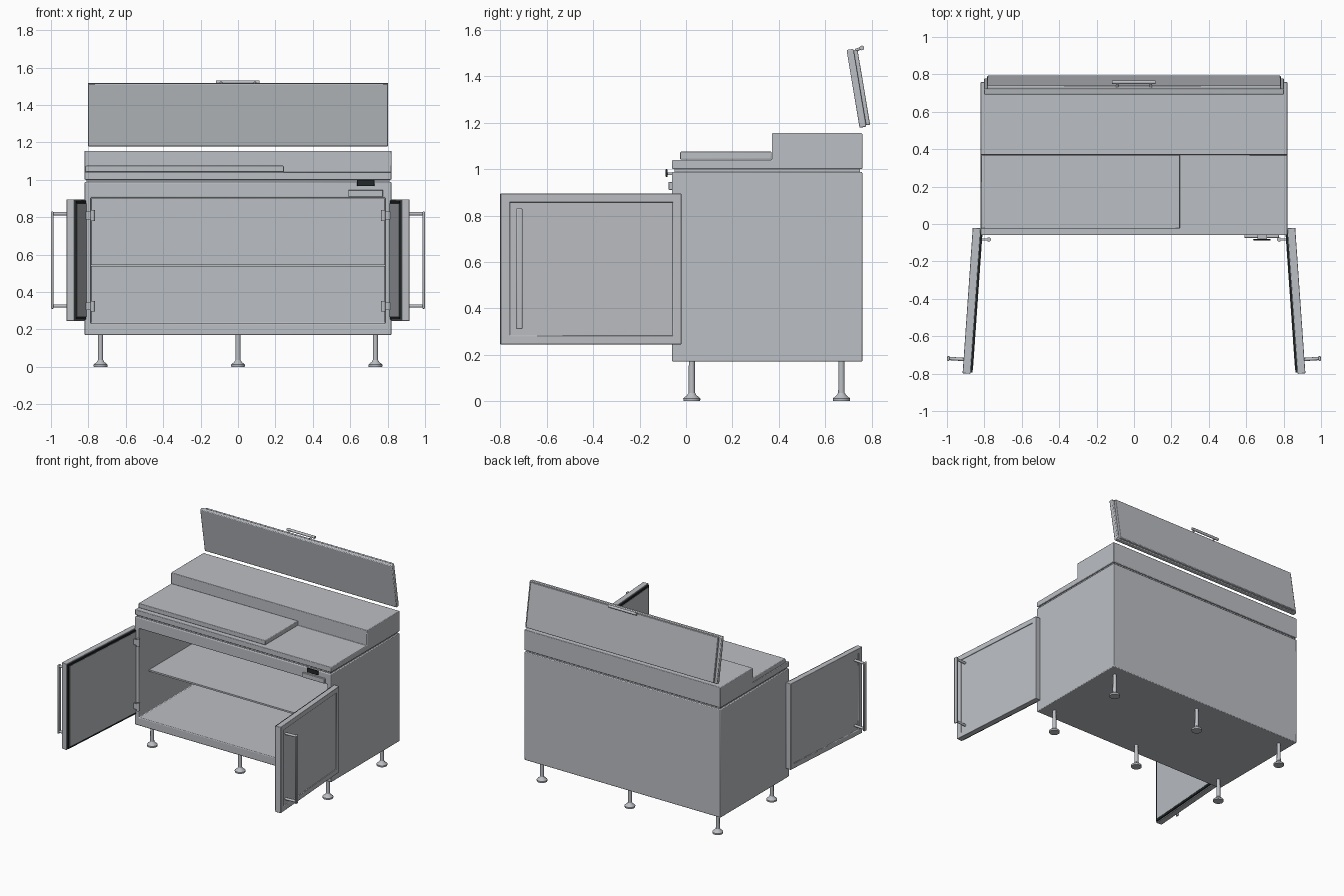
import bpy, bmesh, math
from mathutils import Matrix, Vector

cube = bpy.data.objects.get("Cube")
if cube:
    bpy.data.objects.remove(cube, do_unlink=True)


def material(name, r, g, b):
    m = bpy.data.materials.new(name)
    m.use_nodes = True
    m.diffuse_color = (r, g, b, 1)
    m.node_tree.nodes["Principled BSDF"].inputs["Base Color"].default_value = (r, g, b, 1)
    return m


steel = material("brushed_steel", 0.50, 0.52, 0.55)
rubber = material("black_rubber", 0.015, 0.02, 0.02)


def finish(name, bm, mat, bevel=0.0, place=None):
    bmesh.ops.recalc_face_normals(bm, faces=bm.faces)
    mesh = bpy.data.meshes.new(name)
    bm.to_mesh(mesh)
    bm.free()
    mesh.materials.append(mat)
    ob = bpy.data.objects.new(name, mesh)
    bpy.context.collection.objects.link(ob)
    if place:
        ob.matrix_world = place
    if bevel:
        mod = ob.modifiers.new("soft_edges", 'BEVEL')
        mod.width, mod.segments, mod.limit_method = bevel, 2, 'ANGLE'
    bpy.ops.object.select_all(action='DESELECT')
    ob.select_set(True)
    bpy.context.view_layer.objects.active = ob
    bpy.ops.object.shade_smooth_by_angle(angle=math.radians(30))
    return ob


def box_mesh(x, y, z):
    bm = bmesh.new()
    bmesh.ops.create_cube(bm, size=1)
    for v in bm.verts:
        v.co = [sum(r) / 2 + c * abs(r[1] - r[0]) for r, c in zip((x, y, z), v.co)]
    return bm


def box(name, x, y, z, mat=steel, bevel=0.0, place=None):
    return finish(name, box_mesh(x, y, z), mat, bevel, place)


def recess(bm, normal, margins, depth):
    """Inset the face looking along normal, then push it inwards.
    margins maps an axis to its inner (low, high) limits."""
    normal = Vector(normal)
    bm.normal_update()
    face = max(bm.faces, key=lambda f: f.normal.dot(normal))
    bmesh.ops.inset_region(bm, faces=[face], thickness=0.01)
    centre = face.calc_center_median()
    for v in face.verts:
        for axis, (low, high) in margins.items():
            v.co[axis] = low if v.co[axis] < centre[axis] else high
    new = bmesh.ops.extrude_discrete_faces(bm, faces=[face])['faces'][0]
    bmesh.ops.translate(bm, verts=new.verts, vec=-normal * depth)


def lathe(name, profile, location, mat=steel, steps=20):
    bm = bmesh.new()
    pts = [bm.verts.new((r, 0, z)) for r, z in profile]
    edges = [bm.edges.new(p) for p in zip(pts, pts[1:])]
    bmesh.ops.spin(bm, geom=pts + edges, axis=(0, 0, 1), cent=(0, 0, 0),
                   angle=math.tau, steps=steps)
    bmesh.ops.remove_doubles(bm, verts=bm.verts, dist=0.0001)
    return finish(name, bm, mat, place=Matrix.Translation(location))


def rod(name, start, end, radius, place=None):
    start, end = Vector(start), Vector(end)
    bm = bmesh.new()
    turn = (end - start).to_track_quat('Z', 'Y').to_matrix().to_4x4()
    bmesh.ops.create_cone(bm, cap_ends=True, segments=16, radius1=radius, radius2=radius,
                          depth=(end - start).length,
                          matrix=Matrix.Translation((start + end) / 2) @ turn)
    return finish(name, bm, steel, place=place)


# Cabinet with open front
body = box_mesh((-0.82, 0.82), (-0.06, 0.76), (0.17, 0.988))
recess(body, (0, -1, 0), {0: (-0.787, 0.787), 2: (0.232, 0.903)}, 0.77)
finish("cabinet", body, steel, 0.005)
box("shelf", (-0.786, 0.786), (0.06, 0.71), (0.535, 0.547))
box("seam_strip", (-0.81, 0.81), (-0.05, 0.75), (0.98, 1.005))

# Stepped worktop
step = bmesh.new()
profile = [(-0.06, 1), (0.76, 1), (0.76, 1.155), (0.37, 1.155), (0.37, 1.04), (-0.06, 1.04)]
side = step.faces.new([step.verts.new((-0.82, y, z)) for y, z in profile])
out = bmesh.ops.extrude_face_region(step, geom=[side])['geom']
bmesh.ops.translate(step, vec=(1.64, 0, 0), verts=[g for g in out if isinstance(g, bmesh.types.BMVert)])
finish("worktop", step, steel, 0.004)
box("cutting_board", (-0.815, 0.245), (-0.025, 0.369), (1.041, 1.075), bevel=0.004)

# Raised lid
tilt = Matrix.Translation((0, 0.748, 1.178)) @ Matrix.Rotation(math.radians(9.5), 4, 'X')
box("lid_front", (-0.803, 0.803), (0, 0.03), (0, 0.34), bevel=0.005, place=tilt)
box("lid_back", (-0.785, 0.785), (0.028, 0.047), (0.006, 0.334), bevel=0.004, place=tilt)
rod("lid_handle", (-0.118, 0.758, 1.522), (0.115, 0.758, 1.522), 0.01)
for x in (-0.09, 0.09):
    rod("lid_handle_post", (x, 0.73, 1.512), (x, 0.758, 1.522), 0.006)

# Doors, swung open
for s, label in ((1, "left"), (-1, "right")):
    swing = Matrix.Translation((s * 0.862, -0.02, 0)) @ Matrix.Rotation(s * math.radians(4), 4, 'Z')
    door = box_mesh((-s * 0.042, 0), (-0.78, 0), (0.245, 0.895))
    recess(door, (s, 0, 0), {1: (-0.742, -0.036), 2: (0.282, 0.857)}, 0.005)
    finish(label + "_door", door, steel, 0.004, swing)
    box(label + "_door_gasket", (-s * 0.052, -s * 0.04), (-0.772, -0.008), (0.252, 0.888), rubber, place=swing)
    box(label + "_door_liner", (-s * 0.054, -s * 0.04), (-0.758, -0.022), (0.266, 0.874), place=swing)
    box(label + "_door_handle", (s * 0.075, s * 0.088), (-0.72, -0.692), (0.31, 0.83), bevel=0.005, place=swing)
    for z in (0.325, 0.818):
        rod(label + "_handle_post", (-s * 0.005, -0.706, z), (s * 0.08, -0.706, z), 0.009, swing)
    for z in (0.295, 0.78):
        rod(label + "_hinge", (s * 0.777, -0.083, z), (s * 0.777, -0.083, z + 0.058), 0.012)
        box(label + "_hinge_plate", (s * 0.777, s * 0.825), (-0.088, -0.078), (z + 0.008, z + 0.05))

# Control plate and dark badge
box("control_plate", (0.59, 0.775), (-0.075, -0.058), (0.91, 0.945), bevel=0.003)
box("badge", (0.637, 0.73), (-0.088, -0.08), (0.966, 1.0), rubber, 0.003)
box("badge_mount", (0.66, 0.71), (-0.081, -0.055), (0.974, 0.986))

# Six adjustable legs
leg = [(0, 0), (0.036, 0), (0.037, 0.012), (0.02, 0.026), (0.014, 0.036), (0.013, 0.175), (0, 0.175)]
for x in (-0.735, 0, 0.735):
    for y in (0.025, 0.67):
        lathe("leg", leg, (x, y, 0))
